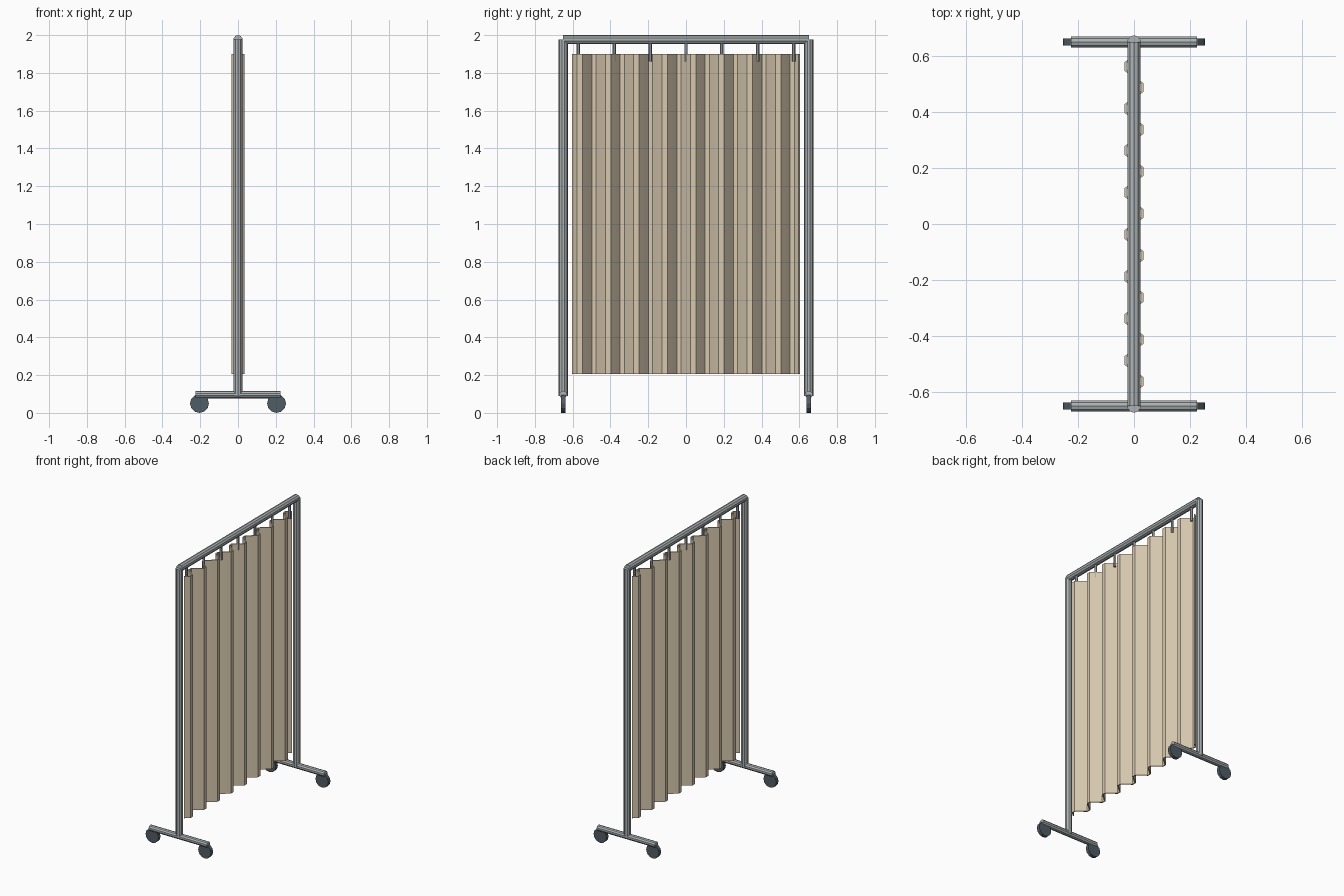
import bpy, bmesh, math
from mathutils import Vector

if "Cube" in bpy.data.objects:
    bpy.data.objects.remove(bpy.data.objects["Cube"])


def material(name, rgb):
    m = bpy.data.materials.new(name)
    m.diffuse_color = (*rgb, 1)
    m.use_nodes = True
    m.node_tree.nodes["Principled BSDF"].inputs["Base Color"].default_value = m.diffuse_color
    return m


METAL = material("metal", (0.42, 0.45, 0.46))
RUBBER = material("rubber", (0.08, 0.11, 0.13))
FABRIC = material("fabric", (0.68, 0.58, 0.43))


def rod(name, a, b, r, sides, mat):
    """Flat-shaded cylinder from a to b."""
    a, b = Vector(a), Vector(b)
    d = b - a
    bpy.ops.mesh.primitive_cylinder_add(vertices=sides, radius=r, depth=d.length,
                                        location=(a + b) / 2)
    o = bpy.context.object
    o.name = name
    if abs(d.x) > 0:
        o.rotation_euler = (math.pi / 2, 0, math.pi / 2)
    elif abs(d.y) > 0:
        o.rotation_euler = (math.pi / 2, 0, 0)
    o.data.materials.append(mat)
    return o


# Frame: posts, feet and casters on each side
for side, y in (("left", -0.65), ("right", 0.65)):
    rod(f"{side}_post", (0, y, 0.09), (0, y, 1.976), 0.024, 10, METAL)
    rod(f"{side}_foot", (-0.225, y, 0.097), (0.225, y, 0.097), 0.02, 10, METAL)
    for end, x in (("front", -0.204), ("back", 0.204)):
        rod(f"{side}_{end}_wheel", (x, y - 0.012, 0.05), (x, y + 0.012, 0.05),
            0.05, 12, RUBBER)

# Top rail
rod("top_rail", (0, -0.65, 1.976), (0, 0.65, 1.976), 0.024, 10, METAL)

# Curtain hooks
for i in range(7):
    y = -0.57 + 0.19 * i
    rod(f"hook_{i + 1}", (0, y, 1.86), (0, y, 1.965), 0.009, 6, METAL)

# Pleated curtain: eight folds, six segments each
bm = bmesh.new()
prev = None
for i in range(49):
    x, y = 0.036 * math.sin(i * math.pi / 3), -0.6 + 0.025 * i
    pair = (bm.verts.new((x, y, 0.205)), bm.verts.new((x, y, 1.9)))
    if prev:
        bm.faces.new((prev[0], pair[0], pair[1], prev[1]))
    prev = pair
mesh = bpy.data.meshes.new("curtain")
bm.to_mesh(mesh)
bm.free()
curtain = bpy.data.objects.new("curtain", mesh)
bpy.context.collection.objects.link(curtain)
mesh.materials.append(FABRIC)
solid = curtain.modifiers.new("cloth_thickness", 'SOLIDIFY')
solid.thickness = 0.008
solid.offset = 0
